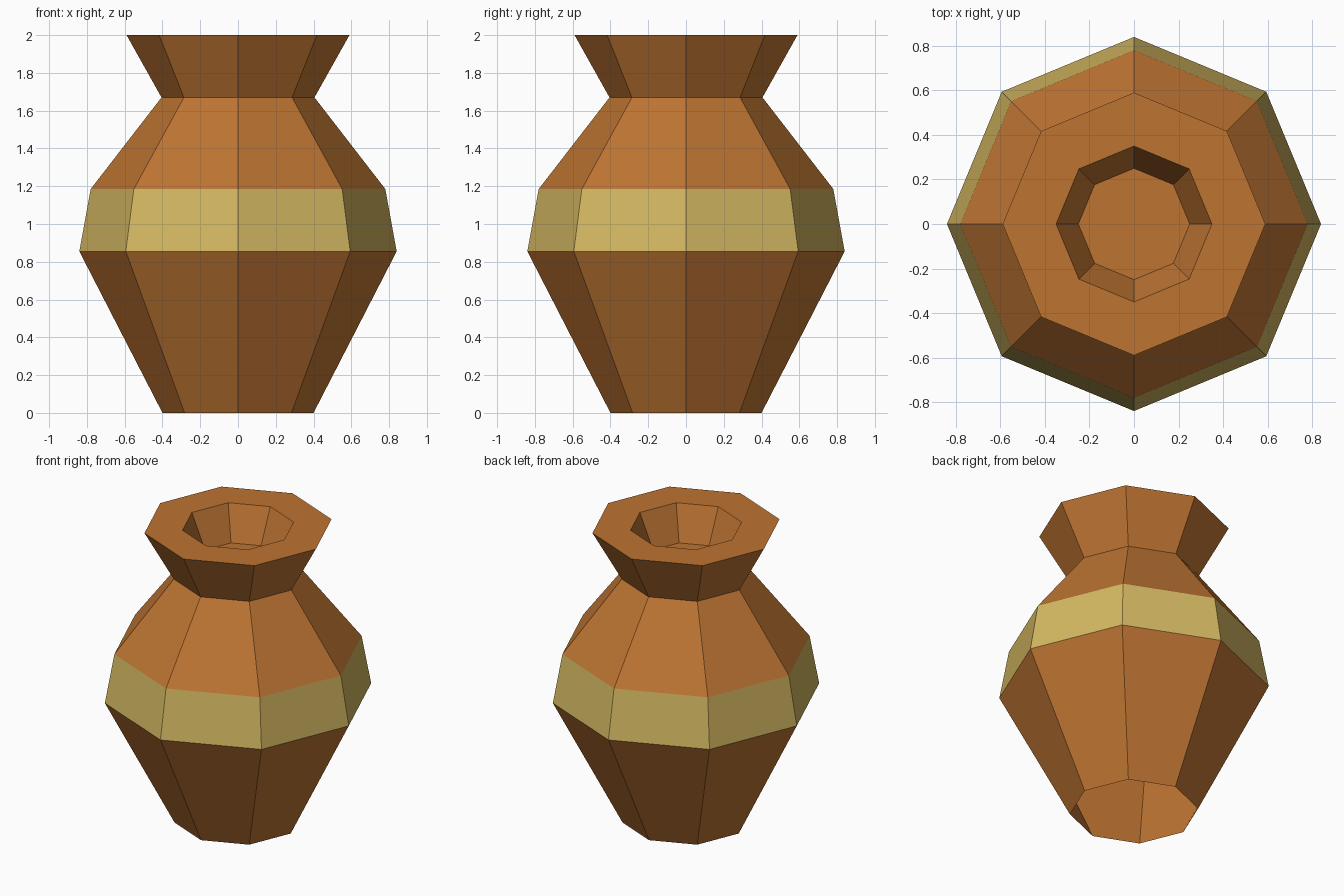
import bpy, bmesh, math

if "Cube" in bpy.data.objects:
    bpy.data.objects.remove(bpy.data.objects["Cube"])

def material(name, color):
    m = bpy.data.materials.new(name)
    m.diffuse_color = (*color, 1)
    m.use_nodes = True
    m.node_tree.nodes["Principled BSDF"].inputs["Base Color"].default_value = m.diffuse_color
    return m

clay = material("clay_orange", (0.51, 0.175, 0.032))
sand = material("sand_yellow", (0.66, 0.48, 0.12))

SIDES = 8
# (radius, height): outer wall from open base up, across the rim, down into the mouth
profile = [(0.40, 0), (0.84, 0.855), (0.78, 1.185), (0.405, 1.67),
           (0.59, 2.0), (0.35, 2.0), (0.25, 1.77)]
BAND = 1  # profile segment painted yellow

bm = bmesh.new()
rings = [[bm.verts.new((r * math.cos(math.tau * i / SIDES),
                        r * math.sin(math.tau * i / SIDES), z))
          for i in range(SIDES)] for r, z in profile]

# walls between neighbouring rings
for s, (low, high) in enumerate(zip(rings, rings[1:])):
    for i in range(SIDES):
        j = (i + 1) % SIDES
        face = bm.faces.new((low[i], low[j], high[j], high[i]))
        face.material_index = 1 if s == BAND else 0

# floor of the shallow mouth (the base stays open)
bm.faces.new(rings[-1])

mesh = bpy.data.meshes.new("vase")
bm.to_mesh(mesh)
bm.free()
mesh.materials.append(clay)
mesh.materials.append(sand)
vase = bpy.data.objects.new("vase", mesh)
bpy.context.collection.objects.link(vase)
